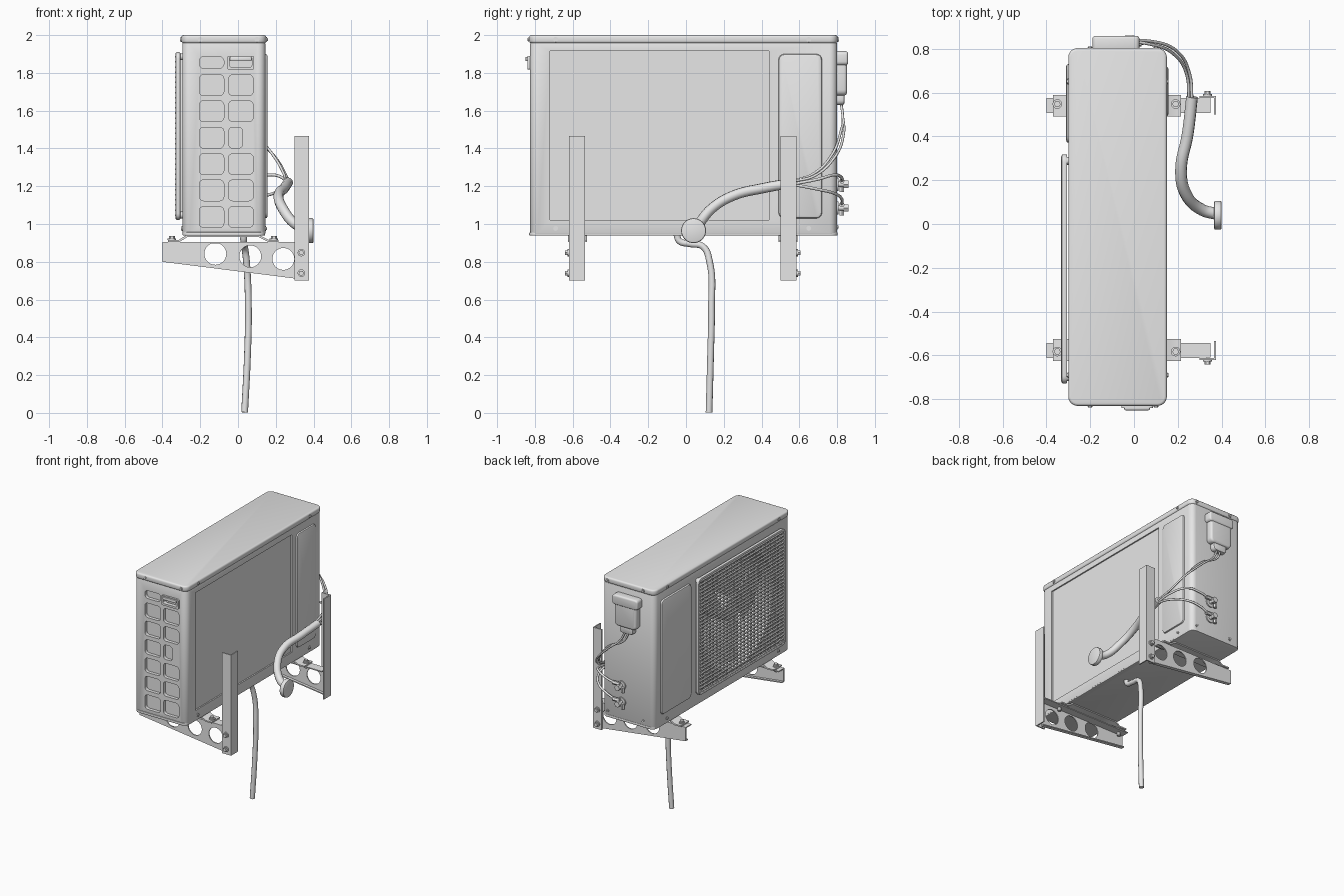
import bpy, bmesh, math
from mathutils import Vector

if "Cube" in bpy.data.objects:
    bpy.data.objects.remove(bpy.data.objects["Cube"])

grey = bpy.data.materials.new("light_grey")
grey.diffuse_color = (0.8, 0.8, 0.8, 1)
grey.use_nodes = True
grey.node_tree.nodes["Principled BSDF"].inputs["Base Color"].default_value = grey.diffuse_color


def add(name, bm):
    bmesh.ops.recalc_face_normals(bm, faces=bm.faces)
    me = bpy.data.meshes.new(name)
    bm.to_mesh(me)
    bm.free()
    me.materials.append(grey)
    ob = bpy.data.objects.new(name, me)
    bpy.context.collection.objects.link(ob)
    return ob


def bake(ob):
    bpy.context.view_layer.update()
    me = bpy.data.meshes.new_from_object(ob.evaluated_get(bpy.context.evaluated_depsgraph_get()))
    ob.modifiers.clear()
    ob.data = me


def soften(ob, width, seg=2):
    m = ob.modifiers.new("soft", 'BEVEL')
    m.width, m.segments, m.limit_method, m.angle_limit = width, seg, 'ANGLE', math.radians(40)
    bake(ob)
    return ob


def cut(ob, cutters):
    for c in cutters:
        m = ob.modifiers.new("cut", 'BOOLEAN')
        m.object, m.operation, m.solver = c, 'DIFFERENCE', 'EXACT'
        c.hide_render = True
    bake(ob)
    for c in cutters:
        bpy.data.objects.remove(c)


def rrect(a0, a1, b0, b1, r=0, n=4):
    if r == 0:
        return [(a0, b0), (a1, b0), (a1, b1), (a0, b1)]
    pts = []
    for i, (a, b) in enumerate([(a1 - r, b1 - r), (a0 + r, b1 - r), (a0 + r, b0 + r), (a1 - r, b0 + r)]):
        for k in range(n + 1):
            t = math.pi / 2 * (i + k / n)
            pts.append((a + r * math.cos(t), b + r * math.sin(t)))
    return pts


def circle(a, b, r, n=24):
    return [(a + r * math.cos(2 * math.pi * i / n), b + r * math.sin(2 * math.pi * i / n)) for i in range(n)]


def put(axis, p, d):
    return {'x': (d, *p), 'y': (p[0], d, p[1]), 'z': (*p, d)}[axis]


def extrude(bm, axis, pts, d0, d1):
    lo = [bm.verts.new(put(axis, p, d0)) for p in pts]
    hi = [bm.verts.new(put(axis, p, d1)) for p in pts]
    bm.faces.new(lo)
    bm.faces.new(hi)
    for i in range(len(pts)):
        j = (i + 1) % len(pts)
        bm.faces.new((lo[i], lo[j], hi[j], hi[i]))


def prism(name, axis, pts, d0, d1):
    bm = bmesh.new()
    extrude(bm, axis, pts, d0, d1)
    return add(name, bm)


def tube(name, pts, r):
    cu = bpy.data.curves.new(name, 'CURVE')
    cu.dimensions, cu.bevel_depth, cu.bevel_resolution, cu.use_fill_caps = '3D', r, 3, True
    cu.resolution_u = 8
    sp = cu.splines.new('BEZIER')
    sp.bezier_points.add(len(pts) - 1)
    for bp, p in zip(sp.bezier_points, pts):
        bp.co = p
        bp.handle_left_type = bp.handle_right_type = 'AUTO'
    cu.materials.append(grey)
    bpy.context.collection.objects.link(bpy.data.objects.new(name, cu))


def bolt(name, axis, p, d, sign, r=0.02, h=0.022):
    bm = bmesh.new()
    extrude(bm, axis, circle(*p, r, 12), d, d + sign * h * 0.4)
    extrude(bm, axis, circle(*p, r * 0.7, 6), d + sign * h * 0.4, d + sign * h)
    add(name, bm)


# Casing with vent pockets, fan opening and recessed rear panel
body = soften(prism("casing", 'z', rrect(-0.295, 0.145, -0.825, 0.8, 0.04, 6), 0.945, 1.96), 0.006)
pockets = []
for z, h in [(1.855, 0.06), (1.735, 0.11), (1.597, 0.11), (1.457, 0.11), (1.317, 0.11), (1.178, 0.11), (1.037, 0.11)]:
    for x0, x1 in [(-0.205, -0.075), (-0.05, 0.08)]:
        if x0 > -0.1 and abs(z - 1.457) < 0.01:
            x1 = 0.025
        pockets.append(prism("pocket", 'y', rrect(x0, x1, z - h / 2, z + h / 2, 0.022), -0.9, -0.8))
pockets.append(prism("pocket", 'x', rrect(-0.72, 0.44, 1.02, 1.915), 0.135, 0.3))
pockets.append(prism("pocket", 'x', circle(-0.205, 1.465, 0.425, 64), -0.5, -0.03))
cut(body, pockets)

# Lid and base pan
soften(prism("lid", 'z', rrect(-0.3, 0.15, -0.83, 0.803, 0.043, 6), 1.957, 2.0), 0.012, 3)
soften(prism("base_pan", 'z', rrect(-0.293, 0.143, -0.83, 0.803, 0.04, 6), 0.938, 0.957), 0.005)

# Raised side panels
soften(prism("rear_raised_panel", 'x', rrect(0.49, 0.72, 1.03, 1.9, 0.03), 0.13, 0.157), 0.012)
soften(prism("front_raised_panel", 'x', rrect(0.37, 0.73, 1.03, 1.9, 0.03), -0.31, -0.28), 0.012)

# Grab handle frame on the vented end
handle = prism("grab_handle", 'y', rrect(-0.058, 0.086, 1.817, 1.89, 0.01), -0.84, -0.81)
cut(handle, [prism("hole", 'y', rrect(-0.045, 0.073, 1.832, 1.876, 0.008), -0.9, -0.7)])
soften(prism("grab_handle_lip", 'y', rrect(-0.045, 0.073, 1.862, 1.885), -0.85, -0.82), 0.006)

# Fan guard: frame, wire grid and stand-offs
gy0, gy1, gz0, gz1 = -0.728, 0.318, 1.022, 1.91
frame = prism("guard_frame", 'x', rrect(gy0, gy1, gz0, gz1, 0.035, 5), -0.33, -0.305)
cut(frame, [prism("hole", 'x', rrect(gy0 + 0.018, gy1 - 0.018, gz0 + 0.018, gz1 - 0.018, 0.02, 5), -0.4, -0.2)])
soften(frame, 0.006)
bm = bmesh.new()
for i in range(32):
    z = gz0 + 0.025 + i * (gz1 - gz0 - 0.05) / 31
    extrude(bm, 'x', rrect(gy0 + 0.01, gy1 - 0.01, z - 0.004, z + 0.004), -0.333, -0.321)
for i in range(25):
    y = gy0 + 0.03 + i * (gy1 - gy0 - 0.06) / 24
    extrude(bm, 'x', rrect(y - 0.003, y + 0.003, gz0 + 0.01, gz1 - 0.01), -0.322, -0.313)
add("guard_wires", bm)
for y in (gy0 + 0.03, gy1 - 0.03):
    for z in (gz0 + 0.025, gz1 - 0.025):
        prism("guard_standoff", 'x', circle(y, z, 0.018, 12), -0.325, -0.29)

# Fan: hub and three twisted blades
soften(prism("fan_hub", 'x', circle(-0.205, 1.465, 0.09, 24), -0.25, -0.05), 0.02)
bm = bmesh.new()
for b in range(3):
    rows = []
    for i in range(7):
        r = 0.08 + 0.32 * i / 6
        row = []
        for j in range(7):
            t = b * 2 * math.pi / 3 + math.radians(12 * j + 4 * i)
            row.append(bm.verts.new((-0.24 + 0.022 * j, -0.205 + r * math.cos(t), 1.465 + r * math.sin(t))))
        rows.append(row)
    for i in range(6):
        for j in range(6):
            bm.faces.new((rows[i][j], rows[i + 1][j], rows[i + 1][j + 1], rows[i][j + 1]))
blades = add("fan_blades", bm)
blades.modifiers.new("thick", 'SOLIDIFY').thickness = 0.008
bake(blades)

# Wiring cover on the pipe end
soften(prism("wiring_cover", 'y', rrect(-0.175, 0.01, 1.68, 1.9, 0.03), 0.79, 0.852), 0.015, 3)
soften(prism("wiring_cover_cap", 'y', rrect(-0.19, 0.025, 1.84, 1.915, 0.02), 0.79, 0.858), 0.012, 3)
soften(prism("wiring_cover_neck", 'y', rrect(-0.14, -0.025, 1.63, 1.7, 0.025), 0.79, 0.84), 0.012)

# Service valves
for z in (1.21, 1.085):
    prism("valve_plate", 'y', circle(-0.02, z, 0.035, 16), 0.79, 0.808)
    prism("valve_stem", 'y', circle(-0.02, z, 0.014, 12), 0.8, 0.845)
    prism("valve_cap", 'y', circle(-0.02, z, 0.022, 6), 0.835, 0.86)
    prism("valve_side_nut", 'x', circle(0.825, z + 0.018, 0.015, 6), -0.02, 0.035)
    prism("valve_lower_nut", 'z', circle(-0.045, 0.825, 0.013, 6), z - 0.04, z)

# Insulated pipe bundle, wall collar and cables
tube("pipe_bundle", [(0.38, 0.045, 0.97), (0.31, 0.065, 0.995), (0.235, 0.14, 1.085), (0.215, 0.25, 1.15),
                     (0.245, 0.41, 1.19), (0.265, 0.58, 1.22)], 0.027)
collar = soften(prism("wall_collar", 'x', circle(0.04, 0.965, 0.066, 32), 0.365, 0.4), 0.008)
for k in range(2):
    o = 0.014 * k
    tube("power_cable", [(0.265 - o, 0.56, 1.225), (0.255 - o, 0.68, 1.255 + o), (0.2 - o, 0.785 - o, 1.35 + o),
                         (0.07, 0.835 - o, 1.48 + o), (-0.03 - 2 * o, 0.83, 1.57), (-0.07 - 2 * o, 0.82, 1.65)], 0.007)
for z, m in ((1.228, 1.26), (1.103, 1.16)):
    tube("coolant_pipe", [(0.26, 0.56, 1.21), (0.25, 0.69, (m + 1.21) / 2), (0.18, 0.79, m),
                          (0.09, 0.825, (m + z) / 2), (0.02, 0.825, z)], 0.008)

# Drain hose
tube("drain_hose", [(0.03, -0.05, 0.945), (0.03, -0.035, 0.91), (0.032, 0.02, 0.895), (0.035, 0.09, 0.88),
                    (0.045, 0.125, 0.8), (0.055, 0.135, 0.55), (0.05, 0.13, 0.3), (0.035, 0.122, 0.003)], 0.018)

# Wall brackets, mirrored about the middle of the casing
mid = -0.0175
for s in (-1, 1):
    def Y(d):
        return mid + s * d
    web = prism("bracket_arm", 'y', [(-0.4, 0.8), (0.33, 0.708), (0.33, 0.905), (-0.4, 0.905)], Y(0.593), Y(0.585))
    cut(web, [prism("hole", 'y', circle(x, z, 0.058, 32), -1, 1) for x, z in ((-0.12, 0.842), (0.065, 0.829), (0.24, 0.815))])
    ys = sorted((Y(0.525), Y(0.592)))
    prism("bracket_arm_top", 'z', rrect(-0.4, 0.35, *ys), 0.897, 0.905)
    ys2 = sorted((Y(0.565), Y(0.592)))
    prism("bracket_arm_bottom", 'y', [(-0.4, 0.8), (0.33, 0.708), (0.33, 0.716), (-0.4, 0.808)], *ys2)
    # Angle-section wall post
    pts = [(0.3, Y(0.602)), (0.375, Y(0.602)), (0.375, Y(0.517)), (0.366, Y(0.517)), (0.366, Y(0.593)), (0.3, Y(0.593))]
    prism("wall_post", 'z', pts, 0.7, 1.465)
    for z in (0.74, 0.848):
        bolt("post_bolt", 'y', (0.335, z), Y(0.602), s)
    # Mounting foot with bolts
    prism("mounting_foot", 'y', [(-0.37, 0.905), (-0.31, 0.905), (-0.27, 0.93), (0.11, 0.93), (0.16, 0.905), (0.215, 0.905),
                                 (0.215, 0.915), (0.165, 0.915), (0.115, 0.94), (-0.275, 0.94), (-0.315, 0.915),
                                 (-0.37, 0.915)], Y(0.507), Y(0.607))
    for x in (-0.35, 0.19):
        bolt("foot_bolt", 'z', (x, Y(0.565)), 0.914, 1, 0.022)
        prism("foot_nut", 'z', circle(x, Y(0.565), 0.014, 6), 0.875, 0.9)

# Small casing screws
for x in (-0.2, 0.1):
    bolt("lid_screw", 'y', (x, 1.977), -0.83, -1, 0.013, 0.008)
    bolt("lid_screw", 'y', (x, 1.977), 0.803, 1, 0.013, 0.008)
    bolt("base_screw", 'y', (x, 0.985), 0.8, 1, 0.013, 0.008)
for y in (-0.69, 0.65):
    for z, o in ((1.977, 0.005), (0.977, 0)):
        bolt("side_screw", 'x', (y, z), 0.145 + o, 1, 0.013, 0.008)
        bolt("side_screw", 'x', (y, z), -0.295 - o, -1, 0.013, 0.008)

# Smooth shading with sharp edges kept
for ob in bpy.context.collection.objects:
    if ob.type == 'MESH':
        ob.select_set(True)
        bpy.context.view_layer.objects.active = ob
bpy.ops.object.shade_smooth_by_angle(angle=math.radians(35))
